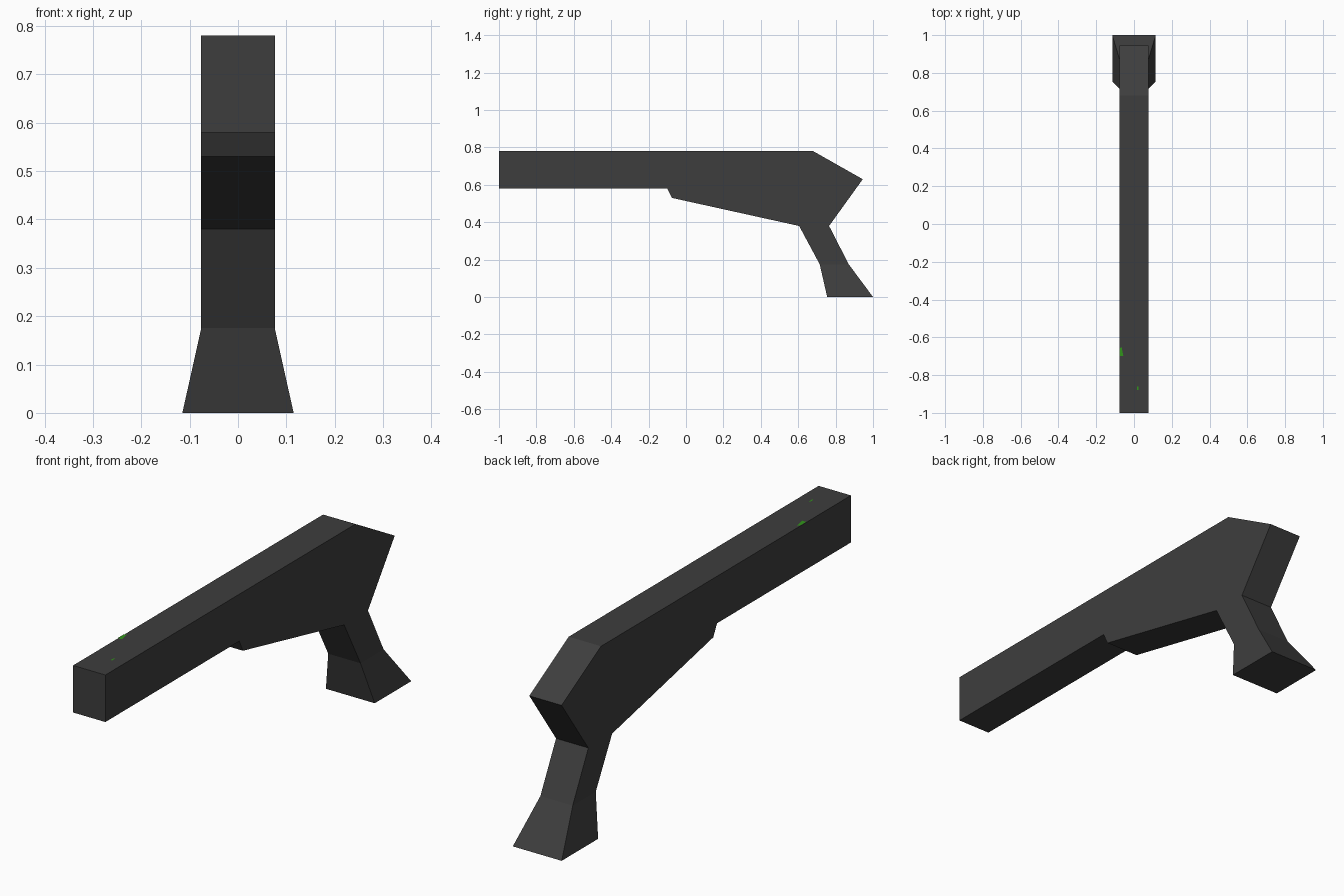
import bpy

cube = bpy.data.objects.get("Cube")
if cube:
    bpy.data.objects.remove(cube, do_unlink=True)


def make_material(name, rgb):
    mat = bpy.data.materials.new(name)
    mat.use_nodes = True
    mat.diffuse_color = (*rgb, 1)
    mat.node_tree.nodes["Principled BSDF"].inputs["Base Color"].default_value = (*rgb, 1)
    return mat


def make_object(name, verts, faces, mat):
    mesh = bpy.data.meshes.new(name)
    mesh.from_pydata(verts, [], faces)
    mesh.materials.append(mat)
    obj = bpy.data.objects.new(name, mesh)
    bpy.context.collection.objects.link(obj)
    return obj


def prism(name, outline, half_width, mat, open_edges=()):
    """Extrude a clockwise side outline (y, z) across x, leaving some edges open."""
    n = len(outline)
    verts = [(x, y, z) for x in (-half_width, half_width) for y, z in outline]
    faces = [tuple(range(n))[::-1], tuple(range(n, 2 * n))]
    faces = [f[::-1] for f in faces]
    for i in range(n):
        if i not in open_edges:
            j = (i + 1) % n
            faces.append((i, i + n, j + n, j))
    # The outline runs clockwise from +x, so the caps and walls face outward
    return make_object(name, verts, [f[::-1] for f in faces], mat)


charcoal = make_material("charcoal", (0.048, 0.048, 0.048))
green = make_material("green", (0.03, 0.3, 0.01))
HALF = 0.076

# Barrel, fore-end and rear of the body; the wall above the grip stays open
body_outline = [(-1, 0.58), (-1, 0.78), (0.68, 0.78), (0.945, 0.63),
                (0.765, 0.38), (0.605, 0.38), (-0.075, 0.53), (-0.10, 0.58)]
prism("body", body_outline, HALF, charcoal, open_edges=(4,))

# Grip lofted through rectangles: height, front, back, half width
sections = [(0.38, 0.605, 0.765, HALF), (0.175, 0.715, 0.87, HALF),
            (0, 0.755, 1, 0.115)]
verts, faces = [], []
for z, front, back, w in sections:
    verts += [(-w, front, z), (w, front, z), (w, back, z), (-w, back, z)]
for ring in (0, 4):
    for i in range(4):
        j = (i + 1) % 4
        faces.append((ring + i, ring + i + 4, ring + j + 4, ring + j))
faces.append((11, 10, 9, 8))
make_object("grip", verts, faces, charcoal)

# Small green flecks on top of the barrel
top = 0.782
make_object("green_fleck_side",
            [(-HALF, -0.7, top), (-0.056, -0.7, top), (-0.066, -0.65, top), (-HALF, -0.66, top)],
            [(0, 1, 2, 3)], green)
make_object("green_fleck_front",
            [(0.017, -0.88, top), (0.023, -0.88, top), (0.023, -0.86, top), (0.017, -0.86, top)],
            [(0, 1, 2, 3)], green)

# Consistent outward normals
import bmesh
for name in ("body", "grip"):
    mesh = bpy.data.objects[name].data
    bm = bmesh.new()
    bm.from_mesh(mesh)
    bmesh.ops.recalc_face_normals(bm, faces=bm.faces)
    bm.to_mesh(mesh)
    bm.free()
